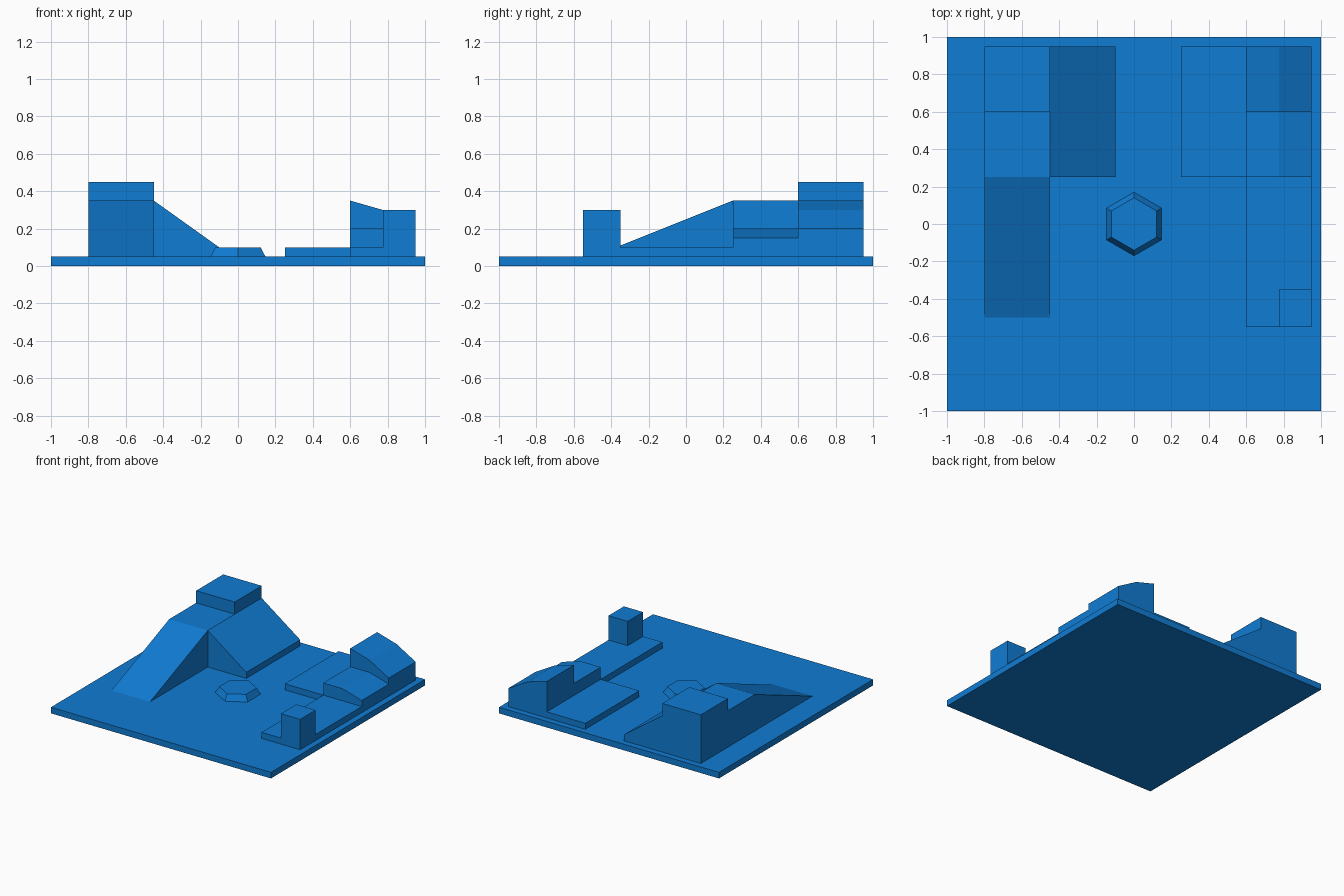
import bpy, bmesh, math

if "Cube" in bpy.data.objects:
    bpy.data.objects.remove(bpy.data.objects["Cube"])

blue = bpy.data.materials.new("blue")
blue.diffuse_color = (0.005, 0.2, 0.65, 1)
blue.use_nodes = True
blue.node_tree.nodes["Principled BSDF"].inputs["Base Color"].default_value = blue.diffuse_color


def finish(name, bm):
    bmesh.ops.recalc_face_normals(bm, faces=bm.faces)
    mesh = bpy.data.meshes.new(name)
    bm.to_mesh(mesh)
    bm.free()
    mesh.materials.append(blue)
    obj = bpy.data.objects.new(name, mesh)
    bpy.context.collection.objects.link(obj)
    return obj


def prism(name, profile, axis, start, end):
    """Extrude a (horizontal, z) profile along 'x' or 'y' from start to end."""
    bm = bmesh.new()
    place = (lambda a, z: (start, a, z)) if axis == 'x' else (lambda a, z: (a, start, z))
    face = bm.faces.new([bm.verts.new(place(a, z)) for a, z in profile])
    ext = bmesh.ops.extrude_face_region(bm, geom=[face])["geom"]
    d = end - start
    bmesh.ops.translate(bm, vec=(d, 0, 0) if axis == 'x' else (0, d, 0),
                        verts=[v for v in ext if isinstance(v, bmesh.types.BMVert)])
    # keep the starting cap so the solid is closed
    if face not in bm.faces[:]:
        bmesh.ops.holes_fill(bm, edges=[e for e in bm.edges if e.is_boundary])
    return finish(name, bm)


def box(name, x0, x1, y0, y1, z0, z1):
    return prism(name, [(x0, z0), (x1, z0), (x1, z1), (x0, z1)], 'y', y0, y1)


G = 0.05  # ground slab top

# Ground slab
box("ground_slab", -1, 1, -1, 1, 0, G)

# Left tower with two ramps
box("tower", -0.8, -0.45, 0.6, 0.95, G, 0.45)
box("landing", -0.8, -0.45, 0.25, 0.6, G, 0.35)
prism("front_ramp", [(-0.5, G), (0.25, G), (0.25, 0.35)], 'x', -0.8, -0.45)
prism("side_ramp", [(-0.45, G), (-0.1, G), (-0.1, 0.1), (-0.45, 0.35)], 'y', 0.25, 0.95)

# Right pads and corner post
box("back_pad", 0.25, 0.6, 0.25, 0.95, G, 0.1)
box("side_pad", 0.6, 0.95, -0.55, 0.25, G, 0.1)
box("corner_post", 0.775, 0.95, -0.55, -0.35, G, 0.3)

# Stepped mounds with sloping tops
prism("low_mound", [(0.6, G), (0.95, G), (0.95, 0.15), (0.775, 0.2), (0.6, 0.2)], 'y', 0.25, 0.6)
prism("high_mound", [(0.6, G), (0.95, G), (0.95, 0.2), (0.775, 0.3), (0.6, 0.35)], 'y', 0.6, 0.95)

# Central six-sided plinth
bm = bmesh.new()
rings = [[bm.verts.new((r * math.sin(i * math.pi / 3), r * math.cos(i * math.pi / 3), z))
          for i in range(6)] for r, z in ((0.17, G), (0.14, 0.1))]
for ring in rings:
    bm.faces.new(ring)
for i in range(6):
    j = (i + 1) % 6
    bm.faces.new((rings[0][i], rings[0][j], rings[1][j], rings[1][i]))
finish("central_plinth", bm)
